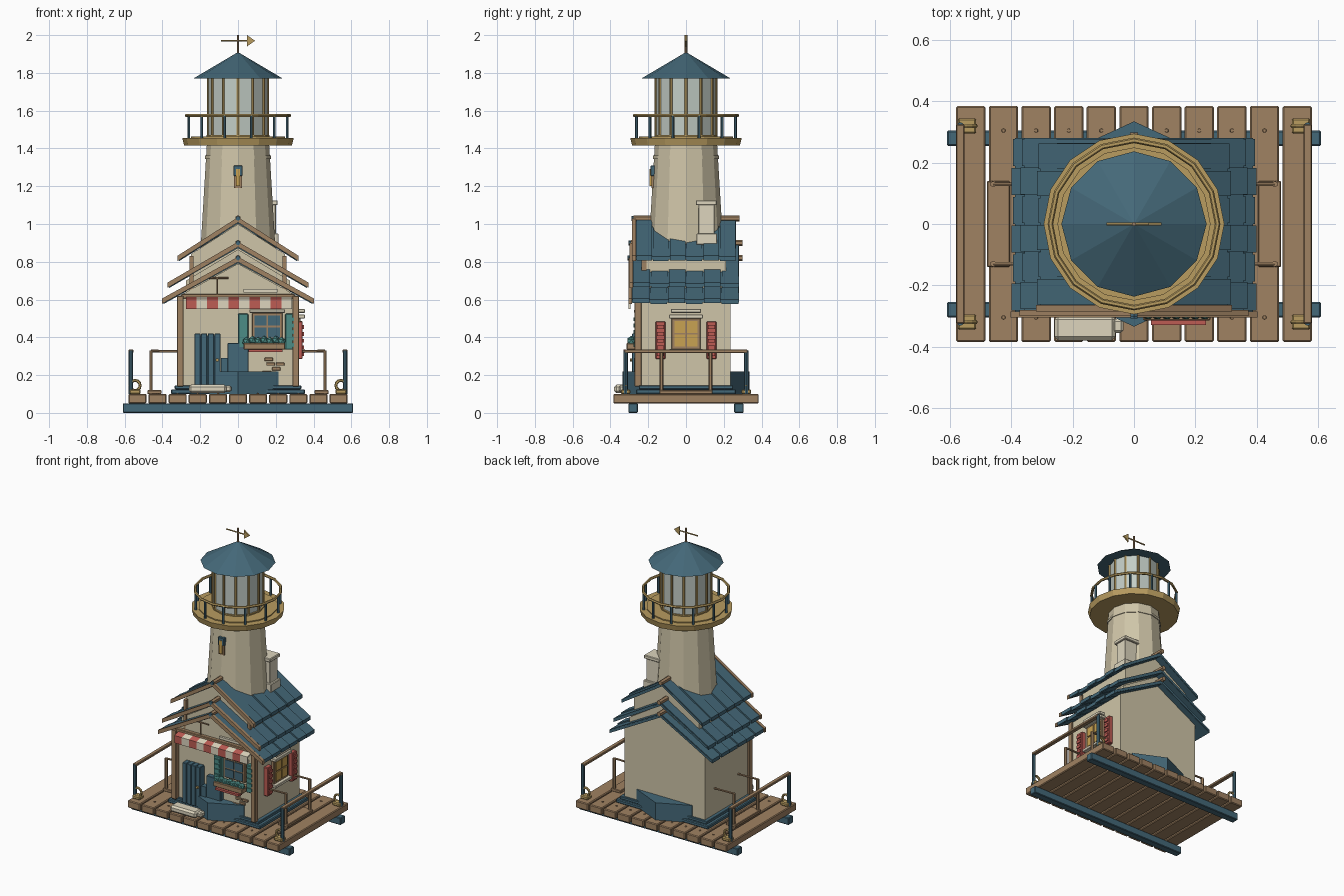
import bpy, bmesh, math
from mathutils import Vector

cube = bpy.data.objects.get("Cube")
if cube:
    bpy.data.objects.remove(cube)


def material(name, code):
    vals = [int(code[i:i + 2], 16) / 255 for i in (0, 2, 4)]
    col = [v / 12.92 if v < 0.04 else ((v + 0.055) / 1.055) ** 2.4 for v in vals] + [1]
    m = bpy.data.materials.new(name)
    m.use_nodes = True
    m.diffuse_color = col
    m.node_tree.nodes["Principled BSDF"].inputs["Base Color"].default_value = col
    return m


BLUE = material("slate blue", "446878")
BROWN = material("weathered wood", "a08262")
CREAM = material("cream plaster", "cfc5a8")
GOLD = material("brass", "b89c60")
RED = material("faded red", "bd5c54")
WHITE = material("pale trim", "ddd5be")
TEAL = material("teal green", "4c8c86")
GLASS = material("lantern glass", "c3cdc6")
AMBER = material("amber pane", "c9a252")


def finish(name, bm, mat):
    bmesh.ops.recalc_face_normals(bm, faces=bm.faces)
    me = bpy.data.meshes.new(name)
    bm.to_mesh(me)
    bm.free()
    me.materials.append(mat)
    ob = bpy.data.objects.new(name, me)
    bpy.context.scene.collection.objects.link(ob)
    return ob


def prism(name, pts, a0, a1, mat, axis="y"):
    """Extrude a profile along y (points are x, z) or along x (points are y, z)."""
    bm = bmesh.new()
    put = (lambda p, a: (p[0], a, p[1])) if axis == "y" else (lambda p, a: (a, p[0], p[1]))
    ends = [[bm.verts.new(put(p, a)) for p in pts] for a in (a0, a1)]
    bm.faces.new(ends[0])
    bm.faces.new(ends[1])
    for i in range(len(pts)):
        j = (i + 1) % len(pts)
        bm.faces.new((ends[0][i], ends[0][j], ends[1][j], ends[1][i]))
    return finish(name, bm, mat)


def box(name, x, y, z, mat, bevel=0):
    x0, x1 = sorted(x)
    ob = prism(name, [(x0, z[0]), (x1, z[0]), (x1, z[1]), (x0, z[1])], y[0], y[1], mat)
    if bevel:
        mod = ob.modifiers.new("soft edge", "BEVEL")
        mod.width = bevel
        mod.segments = 1
    return ob


def cone(name, r0, r1, z0, z1, mat, n=12, at=(0, 0), turn=0.0):
    bm = bmesh.new()
    bmesh.ops.create_cone(bm, cap_ends=True, segments=n, radius1=r0, radius2=r1, depth=z1 - z0)
    ob = finish(name, bm, mat)
    ob.location = (at[0], at[1], (z0 + z1) / 2)
    ob.rotation_euler.z = turn
    return ob


def rod(name, p, q, r, mat, n=6):
    p, q = Vector(p), Vector(q)
    ob = cone(name, r, r, 0, (q - p).length, mat, n)
    ob.location = (p + q) / 2
    ob.rotation_euler = (q - p).to_track_quat("Z", "Y").to_euler()
    return ob


def ring(name, r, minor, loc, mat, n=16, rot=(0, 0, 0)):
    bpy.ops.mesh.primitive_torus_add(major_radius=r, minor_radius=minor, major_segments=n,
                                     minor_segments=6, location=loc, rotation=rot)
    ob = bpy.context.object
    ob.name = name
    ob.data.materials.append(mat)


# Deck: beams, planks, pegs
for s in (-1, 1):
    box("deck_beam", (-.61, .61), (s * .28 - .025, s * .28 + .025), (0, .05), BLUE, .004)
for i in range(11):
    x = (i - 5) * .1065
    box("deck_plank", (x - .048, x + .048), (-.385, .385), (.05, .1), BROWN, .005)
    for y in (-.305, .305):
        cone("deck_peg", .007, .006, .1, .104, BROWN, 6, (x, y))

# Railings, side steps and mooring rings at both ends
for s in (-1, 1):
    for y in (-.32, .32):
        rod("rail_post", (s * .567, y, .1), (s * .567, y, .33), .012, BLUE, 8)
        box("cleat_base", (s * .515, s * .575), (y - .025, y + .025), (.1, .125), GOLD, .006)
        ring("cleat_ring", .027, .008, (s * .545, y, .145), GOLD, 12, (math.pi / 2, 0, 0))
    box("rail_top", (s * .553, s * .58), (-.325, .325), (.318, .335), BROWN, .003)
    box("side_step", (s * .405, s * .48), (-.14, .14), (.1, .12), BROWN, .003)
    for y in (-.13, .13):
        rod("step_post", (s * .46, y, .1), (s * .46, y, .33), .01, BROWN)
        rod("step_rail", (s * .46, y, .328), (s * .3, y, .325), .007, BROWN)

# Base courses
box("plinth", (-.355, .355), (-.265, .265), (.1, .125), BLUE, .005)
box("plinth_step", (-.335, .335), (-.25, .25), (.125, .145), BLUE, .003)
base = cone("stone_base", .335, .335, .1, .22, BLUE, 8)
base.scale.x = .9


# Stepped house body with gables facing front and back
def gable(name, w, y, z0, eave, peak):
    prism(name, [(-w, z0), (w, z0), (w, eave), (0, peak), (-w, eave)], -y, y, CREAM)


gable("house_lower", .31, .235, .14, .62, .79)
gable("house_middle", .275, .225, .55, .70, .865)
gable("house_upper", .25, .212, .6, .84, 1.0)


def slope(name, s, peak, w, eave, thick, y0, y1, mat):
    prism(name, [(0, peak), (s * w, eave), (s * w, eave - thick), (0, peak - thick)], y0, y1, mat)


# Three overlapping plank roofs
for peak, w, eave, front, back in ((.82, .40, .605, -.285, .28), (.90, .37, .69, -.28, .28),
                                   (1.03, .317, .832, -.265, .265)):
    step = (back - front) / 6
    for s in (-1, 1):
        for i in range(6):
            y0 = front + i * step
            d = .005 if i % 2 else 0
            slope("roof_plank", s, peak - d, w - d, eave - d, .024, y0 + .003, y0 + step - .003, BLUE)
        slope("roof_underlay", s, peak - .012, w - .012, eave - .005, .016, front, back, BLUE)
        slope("bargeboard", s, peak + .006, w + .003, eave, .028, front - .02, front, BROWN)
    rod("ridge_pole", (0, front - .012, peak), (0, back + .018, peak), .016, BROWN)
    rod("ridge_end", (0, front - .024, peak), (0, front - .012, peak), .013, BLUE)

# Corner posts and beams of the front
for s in (-1, 1):
    box("corner_post", (s * .288, s * .322), (-.272, -.235), (.14, .62), BROWN, .003)
    box("upper_post", (s * .236, s * .256), (-.235, -.21), (.62, .83), BROWN)
box("front_beam", (-.30, .30), (-.262, -.235), (.605, .63), BROWN, .003)
box("gable_trim", (.03, .21), (-.25, -.235), (.638, .655), WHITE)
rod("bracket_post", (-.11, -.25, .63), (-.11, -.25, .72), .005, BROWN)
rod("bracket_arm", (-.17, -.25, .715), (-.05, -.25, .715), .005, BROWN)

# Striped awning
for i in range(10):
    x = -.275 + i * .056
    prism("awning_stripe", [(-.235, .622), (-.305, .602), (-.305, .55), (-.295, .55), (-.295, .593), (-.235, .61)],
          x, x + .056, WHITE if i % 2 else RED, "x")

# Plank door with its half leaf, and a mat
for i in range(4):
    x = -.23 + i * .035
    box("door_plank", (x, x + .032), (-.285, -.235), (.14, .42), BLUE, .003)
box("door_rail", (-.23, -.093), (-.275, -.235), (.15, .41), BLUE)
rod("door_knob", (-.11, -.285, .28), (-.11, -.297, .28), .009, GOLD, 8)
box("porch_block", (-.09, -.055), (-.275, -.235), (.14, .29), BLUE)
box("porch_panel", (-.055, .055), (-.27, -.235), (.14, .37), BLUE, .003)
box("door_mat", (-.26, -.06), (-.38, -.30), (.105, .15), WHITE, .012)
box("mat_end", (-.07, -.035), (-.355, -.31), (.11, .145), WHITE, .008)

# Front window, shutters and flower box
box("front_window_frame", (.075, .235), (-.26, -.235), (.39, .53), BROWN, .003)
for x in (.088, .16):
    for z in (.40, .463):
        box("front_pane", (x, x + .062), (-.266, -.26), (z, z + .053), BLUE)
box("front_window_head", (.06, .25), (-.275, -.235), (.53, .547), WHITE, .003)
for x in (.0, .25):
    box("front_shutter", (x, x + .055), (-.27, -.235), (.335, .525), TEAL, .004)
    for i in range(5):
        box("shutter_slat", (x + .008, x + .047), (-.277, -.27), (.35 + i * .034, .37 + i * .034), TEAL)
box("flower_box", (.03, .25), (-.315, -.235), (.335, .37), BROWN, .004)
box("flower_box_trim", (.055, .235), (-.33, -.29), (.322, .336), RED)
for i in range(7):
    bm = bmesh.new()
    bmesh.ops.create_icosphere(bm, subdivisions=1, radius=.024)
    finish("flower_leaves", bm, TEAL).location = (.045 + i * .031, -.29, .378 + .006 * (i % 2))

# Exposed bricks
for x, z in ((.13, .205), (.18, .225), (.15, .25), (.20, .25), (.14, .275)):
    box("exposed_brick", (x, x + .045), (-.245, -.235), (z, z + .017), BROWN, .002)

# Side window with shutters
box("side_window_frame", (.31, .332), (-.078, .078), (.335, .50), BROWN, .003)
for y in (-.062, .006):
    for z in (.352, .424):
        box("side_pane", (.332, .338), (y, y + .056), (z, z + .062), AMBER)
for z, d in ((.50, .09), (.53, .08), (.318, .09)):
    box("side_window_trim", (.31, .355), (-d, d), (z, z + .02), WHITE, .003)
for y in (-.135, .135):
    box("side_shutter", (.31, .342), (y - .026, y + .026), (.285, .485), RED, .004)
    for i in range(5):
        box("side_shutter_slat", (.342, .35), (y - .018, y + .018), (.30 + i * .036, .32 + i * .036), RED)

# Chimney
box("chimney", (.10, .20), (.065, .15), (.82, 1.11), WHITE, .003)
box("chimney_cap", (.09, .21), (.052, .163), (1.1, 1.125), WHITE, .004)
box("chimney_foot", (.09, .215), (.055, .165), (.89, .95), WHITE, .004)

# Tower with trim band and slit window
cone("tower", .213, .165, .62, 1.42, CREAM, 12)
cone("tower_band", .175, .174, 1.345, 1.362, CREAM, 12)
box("slit_frame", (-.023, .023), (-.188, -.15), (1.255, 1.31), BLUE, .003)
box("slit_sides", (-.02, .02), (-.183, -.15), (1.19, 1.26), BROWN)
box("slit_pane", (-.01, .01), (-.192, -.18), (1.20, 1.29), AMBER)

# Balcony
cone("balcony_floor", .285, .295, 1.415, 1.455, GOLD, 16)
cone("balcony_step", .25, .25, 1.455, 1.462, GOLD, 16)
ring("balcony_rail", .273, .009, (0, 0, 1.575), GOLD)
for i in range(12):
    a = math.tau * (i + .5) / 12
    x, y = .27 * math.cos(a), .27 * math.sin(a)
    rod("balcony_post", (x, y, 1.45), (x, y, 1.575), .008, BLUE)

# Lantern room
cone("lantern_glass", .157, .157, 1.455, 1.775, GLASS, 12)
cone("lantern_sill", .168, .168, 1.455, 1.47, GOLD, 12)
for i in range(12):
    a = math.tau * i / 12
    x, y = .158 * math.cos(a), .158 * math.sin(a)
    rod("lantern_bar", (x, y, 1.46), (x, y, 1.775), .008, GOLD)
cone("lantern_roof", .237, 0, 1.77, 1.91, BLUE, 12)

# Weather vane
rod("vane_pole", (0, 0, 1.89), (0, 0, 2.0), .007, BROWN)
rod("vane_arm", (-.09, 0, 1.97), (.06, 0, 1.97), .005, GOLD)
prism("vane_head", [(.048, 1.94), (.09, 1.97), (.048, 2.0)], -.005, .005, GOLD)
